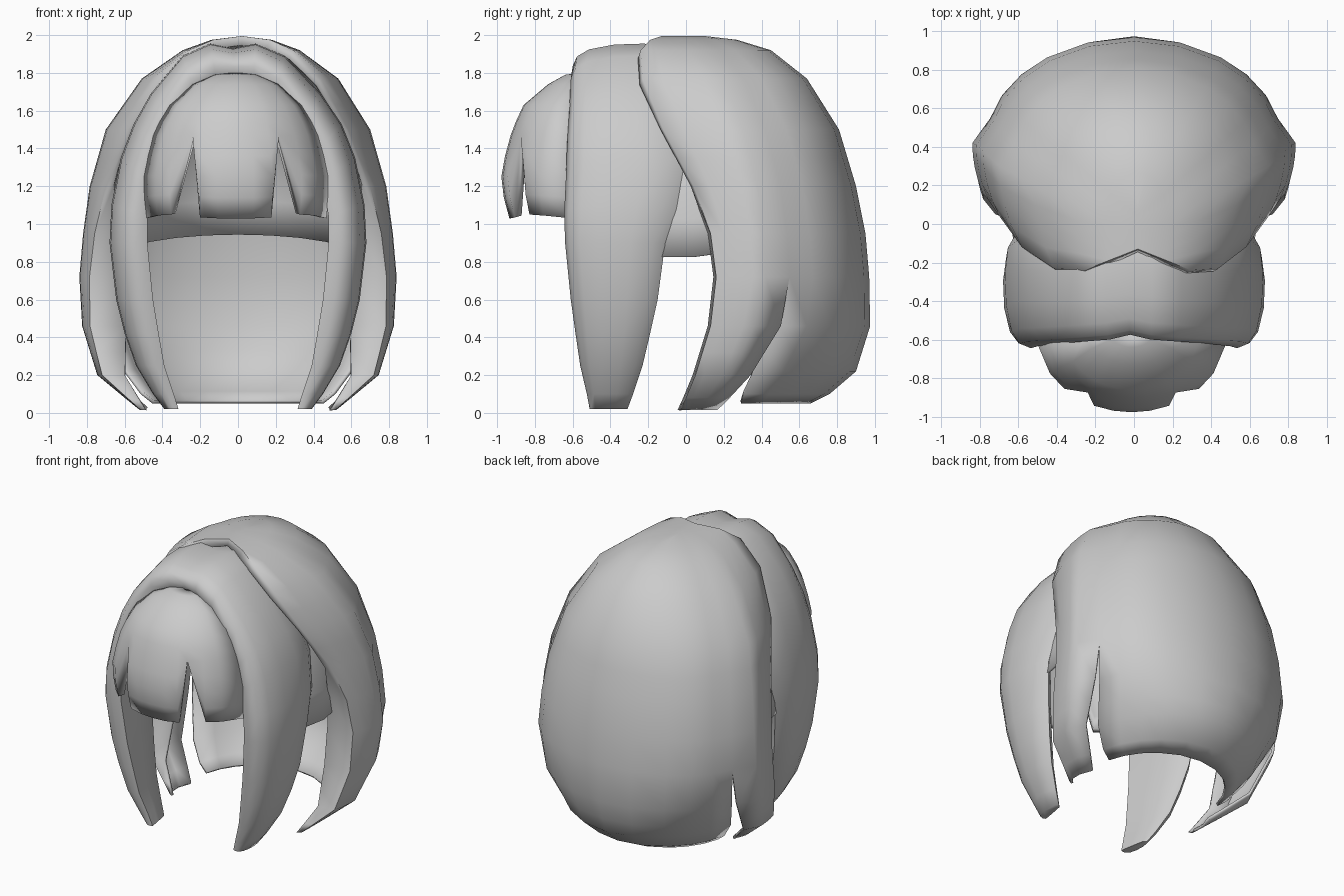
import bpy, bmesh, math
from mathutils import Vector

if "Cube" in bpy.data.objects:
    bpy.data.objects.remove(bpy.data.objects["Cube"])

hair = bpy.data.materials.new("hair_grey")
hair.diffuse_color = (0.6, 0.6, 0.6, 1)
hair.use_nodes = True
hair.node_tree.nodes["Principled BSDF"].inputs["Base Color"].default_value = hair.diffuse_color


def table(rows, z, k):
    """Interpolate column k of rows sorted by falling height (column 0)."""
    if z >= rows[0][0]:
        return rows[0][k]
    for p, q in zip(rows, rows[1:]):
        if z >= q[0]:
            f = (p[0] - z) / (p[0] - q[0])
            return p[k] + (q[k] - p[k]) * f
    return rows[-1][k]


def finish(bm, name, thickness=0.0):
    bmesh.ops.remove_doubles(bm, verts=bm.verts, dist=0.002)
    bmesh.ops.recalc_face_normals(bm, faces=bm.faces)
    if thickness:  # open sheets: make sure they face outward
        mid = Vector((0, 0.05, 0.9))
        if sum(f.normal.dot(f.calc_center_median() - mid) for f in bm.faces) < 0:
            bmesh.ops.reverse_faces(bm, faces=bm.faces)
    me = bpy.data.meshes.new(name)
    bm.to_mesh(me)
    bm.free()
    ob = bpy.data.objects.new(name, me)
    bpy.context.collection.objects.link(ob)
    me.materials.append(hair)
    if thickness:
        mod = ob.modifiers.new("thickness", "SOLIDIFY")
        mod.thickness = thickness
        mod.offset = -1
    bpy.ops.object.select_all(action="DESELECT")
    ob.select_set(True)
    bpy.context.view_layer.objects.active = ob
    bpy.ops.object.shade_smooth_by_angle(angle=math.radians(60))
    return ob


def grid(bm, rows, closed=False):
    vs = [[bm.verts.new(p) for p in r] for r in rows]
    n = len(vs[0])
    for a, b in zip(vs, vs[1:]):
        for i in range(n if closed else n - 1):
            j = (i + 1) % n
            bm.faces.new((a[i], a[j], b[j], b[i]))
    return vs


# Back hair and flank locks: height, half width, widest y, rear y, front edge y
TOP = [(1.995, .0, .0, .1, -.13), (1.975, .16, .05, .27, -.19), (1.92, .31, .1, .45, -.24),
       (1.77, .52, .2, .64, -.23), (1.5, .70, .3, .81, -.12), (1.2, .785, .38, .9, .04),
       (.95, .82, .41, .95, .13), (.72, .84, .42, .97, .16)]
BACK = TOP + [(.46, .80, .36, .975, .16), (.22, .68, .2, .9, .1),
              (.1, .58, .17, .76, 0), (.05, .51, .18, .66, 0)]
LOCK = TOP + [(.46, .825, .36, .97, .13), (.2, .745, .24, .68, .05),
              (.08, .60, .15, .5, 0), (.015, .52, .08, .45, -.03)]
CURL = [(1.25, 0), (.8, .17), (.45, .17), (.2, .1), (.015, .005)]
SEAM = 1.15


def shell(rows, z, t, side=1):
    a, yc, yb, yf = (table(rows, z, k) for k in range(1, 5))
    lean = .04 * max(0, z - 1.5)
    if t <= 1:  # flank, from the front edge to the widest point
        f = max(t, 0)
        y = yf + (yc - yf) * f
        x = a * (1 - .95 * (yc - y) ** 2)
        if t < 0:  # front edge curls inward on the hanging lock
            x = max(0, x - .02 - table(CURL, z, 1))
            y -= .015
            z -= .045 * min(1, max(0, z - 1.5) * 3)
        return (side * x + lean, y, z)
    ang = (t - 1) * math.pi / 2
    tuck = .085 * min(1, (t - 1) / .15)
    if rows is LOCK and z < .72:
        tuck *= .4 + .6 * z / .72
    x = a * (1 - tuck) * max(0, math.cos(ang))
    return (side * x + lean, yc + (yb - yc) * math.sin(ang), z)


bm = bmesh.new()
heights = [1.995, 1.975, 1.92, 1.77, 1.63, 1.5, 1.35, 1.2, .95, .72]
back_z = heights + [.46, .32, .22, .1, .05]
lock_z = heights + [.46, .32, .2, .08, .015]
back_t = [SEAM, 1.3, 1.45, 1.6, 1.8]
grid(bm, [[shell(BACK, z, t) for t in back_t + [2]] +
          [shell(BACK, z, t, -1) for t in reversed(back_t)] for z in back_z])
for s in (1, -1):
    grid(bm, [[shell(LOCK, z, t, s) for t in (-1, 0, .25, .5, .75, 1, SEAM)] for z in lock_z])
finish(bm, "back_hair", .018)

# Inner cap over the scalp, open at the face
bm = bmesh.new()
rows = []
for i in range(9):
    row = []
    for j in range(17):
        ang = math.radians(-35 + 250 * j / 16)
        low = .825 + .12 * max(0, math.sin(ang))
        e = math.pi / 2 * i / 8
        r = math.cos(e)
        row.append((.65 * r * math.cos(ang), .08 + .7 * r * math.sin(ang),
                    low + (1.86 - low) * math.sin(e)))
    rows.append(row)
grid(bm, rows)
finish(bm, "inner_cap", .015)

# Front locks: one arch of closed rings; x, z, front y, back y, depth
ARCH = [(.12, 1.955, -.60, -.02, .17), (.27, 1.89, -.61, -.04, .18), (.45, 1.69, -.62, -.05, .2),
        (.55, 1.53, -.63, -.03, .21), (.62, 1.35, -.635, -.01, .21), (.67, 1.1, -.645, -.05, .2),
        (.68, .9, -.64, -.11, .2), (.645, .6, -.61, -.15, .195), (.60, .42, -.585, -.19, .18),
        (.54, .25, -.56, -.23, .15), (.45, .1, -.525, -.28, .11), (.39, .02, -.51, -.31, .075)]
RING = [(0, .3), (.12, .08), (.35, 0), (.62, .03), (.85, .18), (.96, .4), (1, .7), (.96, 1),
        (.6, .85), (.1, .6)]


def ring(x, z, yf, yb, d, s):
    v = Vector((-x, min(0, .9 - z)))
    v.normalize()
    return [(s * (x + v.x * d * k), yb + (yf - yb) * f, z + v.y * d * k) for f, k in RING]


bm = bmesh.new()
path = [ring(*p, -1) for p in reversed(ARCH)]
path.append(ring(0, 1.93, -.575, -.02, .14, 1))  # parting dip
path += [ring(*p, 1) for p in ARCH]
path = [[(x - .06 * max(0, z - 1.5), y, z) for x, y, z in r] for r in path]
vs = grid(bm, path, True)
bm.faces.new(vs[0])
bm.faces.new(vs[-1])
finish(bm, "front_locks")

# Bangs: domed sheet with a saw-tooth lower edge; height, half width, bulge
BANG = [(1.8, .03, .02), (1.79, .12, .09), (1.74, .24, .18), (1.63, .36, .31), (1.5, .44, .37),
        (1.28, .5, .43), (1.16, .5, .42), (1.03, .485, .385)]
NOTCH = 1.47
COLS = [(0, 1.03), (.19, 1.03), (.39, 1.035), (.51, NOTCH), (.7, 1.05), (.85, 1.045), (.99, 1.03)]
cols = [(-s, b) for s, b in reversed(COLS[1:])] + COLS
bm = bmesh.new()
rows = []
for z0, v in [(h, 0) for h in (1.8, 1.79, 1.74, 1.63, 1.54, NOTCH)] + \
             [(NOTCH, v) for v in (.25, .5, .75, 1)]:
    row = []
    for s, b in cols:
        z = z0 + (b - z0) * v
        w, d = table(BANG, z, 1), table(BANG, z, 2)
        row.append((s * w - .012, -.55 - d * math.sqrt(1 - s * s), z))
    rows.append(row)
grid(bm, rows)
finish(bm, "bangs", .04)
